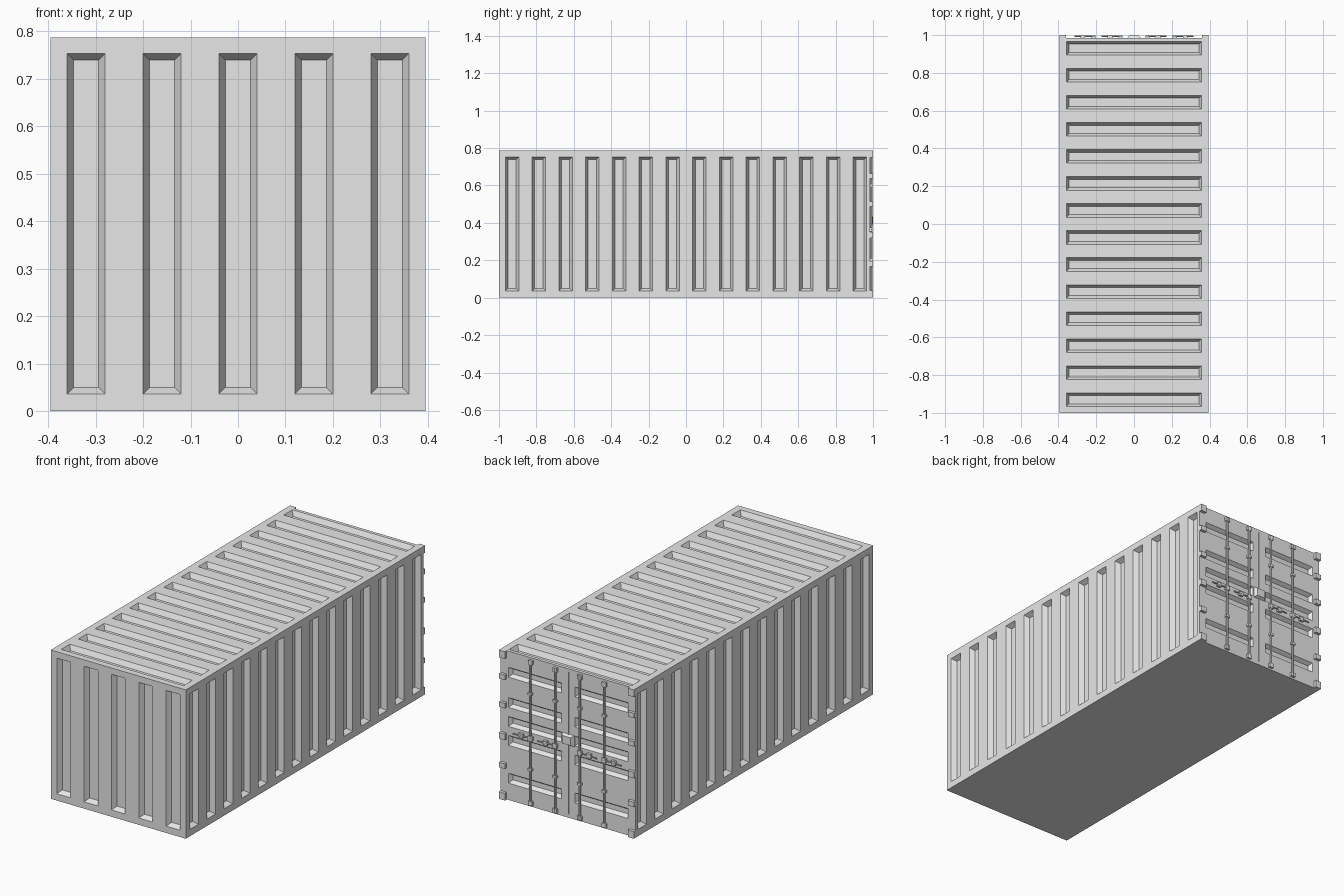
import bpy, bmesh, math
from mathutils import Vector

cube = bpy.data.objects.get("Cube")
if cube:
    bpy.data.objects.remove(cube, do_unlink=True)

HX, H, BACK = 0.395, 0.787, 0.984     # half width, height, door plane
X, Y, Z = Vector((1, 0, 0)), Vector((0, 1, 0)), Vector((0, 0, 1))

grey = bpy.data.materials.new("painted_grey")
grey.use_nodes = True
grey.diffuse_color = (0.8, 0.8, 0.8, 1)
grey.node_tree.nodes["Principled BSDF"].inputs["Base Color"].default_value = (0.8, 0.8, 0.8, 1)


def finish(name, bm):
    mesh = bpy.data.meshes.new(name)
    bm.normal_update()
    bm.to_mesh(mesh)
    bm.free()
    mesh.materials.append(grey)
    obj = bpy.data.objects.new(name, mesh)
    bpy.context.collection.objects.link(obj)
    return obj


def wall(name, origin, u, v, us, vs, bevel=0.014, depth=0.026):
    """Flat wall whose odd grid cells are pressed in with sloping sides."""
    bm = bmesh.new()
    grid = [[bm.verts.new(origin + u * a + v * b) for b in vs] for a in us]
    pressed = []
    for i in range(len(us) - 1):
        for j in range(len(vs) - 1):
            f = bm.faces.new((grid[i][j], grid[i + 1][j], grid[i + 1][j + 1], grid[i][j + 1]))
            if i % 2 and j % 2:
                pressed.append(f)
    bm.normal_update()
    if pressed:
        bmesh.ops.inset_individual(bm, faces=pressed, thickness=bevel, depth=-depth,
                                   use_even_offset=True)
    return finish(name, bm)


def cuts(lo, hi, centres, half):
    return [lo] + [c + s * half for c in centres for s in (-1, 1)] + [hi]


def add_box(bm, lo, hi, taper=1.0):
    """Box between two corners, optionally narrowed on its back side."""
    lo, hi = Vector(lo), Vector(hi)
    mid, size = (lo + hi) / 2, hi - lo
    for vert in bmesh.ops.create_cube(bm, size=1)["verts"]:
        k = taper if vert.co.y > 0 else 1
        vert.co = mid + Vector((vert.co.x * size.x * k, vert.co.y * size.y, vert.co.z * size.z * k))


def add_rod(bm, a, b, r, sides=8):
    a, b = Vector(a), Vector(b)
    d = b - a
    m = d.to_track_quat("Z", "Y").to_matrix().to_4x4()
    m.translation = (a + b) / 2
    bmesh.ops.create_cone(bm, cap_ends=True, segments=sides, radius1=r, radius2=r,
                          depth=d.length, matrix=m)


# Corrugated shell
ribs = [-0.93 + i * 1.86 / 13 for i in range(14)]
tall = [0, 0.036, 0.753, H]
wide = [-HX, -0.358, 0.358, HX]
wall("left_wall", X * HX, Y, Z, cuts(-1, BACK, ribs, 0.036), tall)
wall("right_wall", X * -HX, -Y, Z, cuts(-BACK, 1, ribs, 0.036), tall)
wall("roof", Z * H, X, Y, wide, cuts(-1, BACK, ribs, 0.036))
wall("front_wall", -Y, X, Z, cuts(-HX, HX, [i * 0.16 for i in range(-2, 3)], 0.04), tall)
wall("floor", Vector(), X, -Y, [-HX, HX], [-BACK, 1])

# Doors with horizontal pressed grooves
levels = [0.115, 0.315, 0.415, 0.515, 0.675]
wall("rear_doors", Y * BACK, -X, Z, cuts(-HX, HX, [-0.195, 0.195], 0.155),
     cuts(0, H, levels, 0.026), 0.013, 0.02)

# Door seam strip
bm = bmesh.new()
add_box(bm, (-0.004, BACK - 0.002, 0.02), (0.004, BACK + 0.002, 0.77))
finish("door_seam", bm)

# Locking rods with guide brackets and end cams
bm = bmesh.new()
for x in (-0.216, -0.072, 0.072, 0.216):
    add_rod(bm, (x, BACK + 0.007, 0.012), (x, BACK + 0.007, 0.775), 0.006)
    for z in (0.02, 0.765):
        add_box(bm, (x - 0.012, BACK - 0.001, z - 0.011), (x + 0.012, BACK + 0.012, z + 0.011))
    for z in (0.2, 0.6):
        add_box(bm, (x - 0.011, BACK - 0.001, z - 0.006), (x + 0.011, BACK + 0.014, z + 0.006))
finish("locking_rods", bm)

# Door handles, two on each door
bm = bmesh.new()
for x in (-0.216, -0.072, 0.072, 0.216):
    s = 1 if x > 0 else -1
    reach = x + s * 0.1
    add_rod(bm, (x, BACK + 0.01, 0.365), (reach, BACK + 0.01, 0.362), 0.004, 6)
    for hx in (x, x + s * 0.055):
        add_box(bm, (hx - 0.012, BACK - 0.001, 0.353), (hx + 0.012, BACK + 0.013, 0.375))
finish("door_handles", bm)

# Lock box over the seam
bm = bmesh.new()
add_box(bm, (-0.036, BACK - 0.001, 0.383), (0.036, 0.999, 0.443), 0.7)
finish("lock_box", bm)

# Corner fittings and hinges along both door edges
bm = bmesh.new()
for s in (-1, 1):
    for z, half in ((0.019, 0.019), (0.18, 0.013), (0.335, 0.016), (0.5, 0.013),
                    (0.65, 0.013), (0.768, 0.019)):
        a, b = sorted((s * 0.36, s * HX))
        add_box(bm, (a, BACK - 0.001, z - half), (b, 1.0, z + half))
finish("door_hinges", bm)
